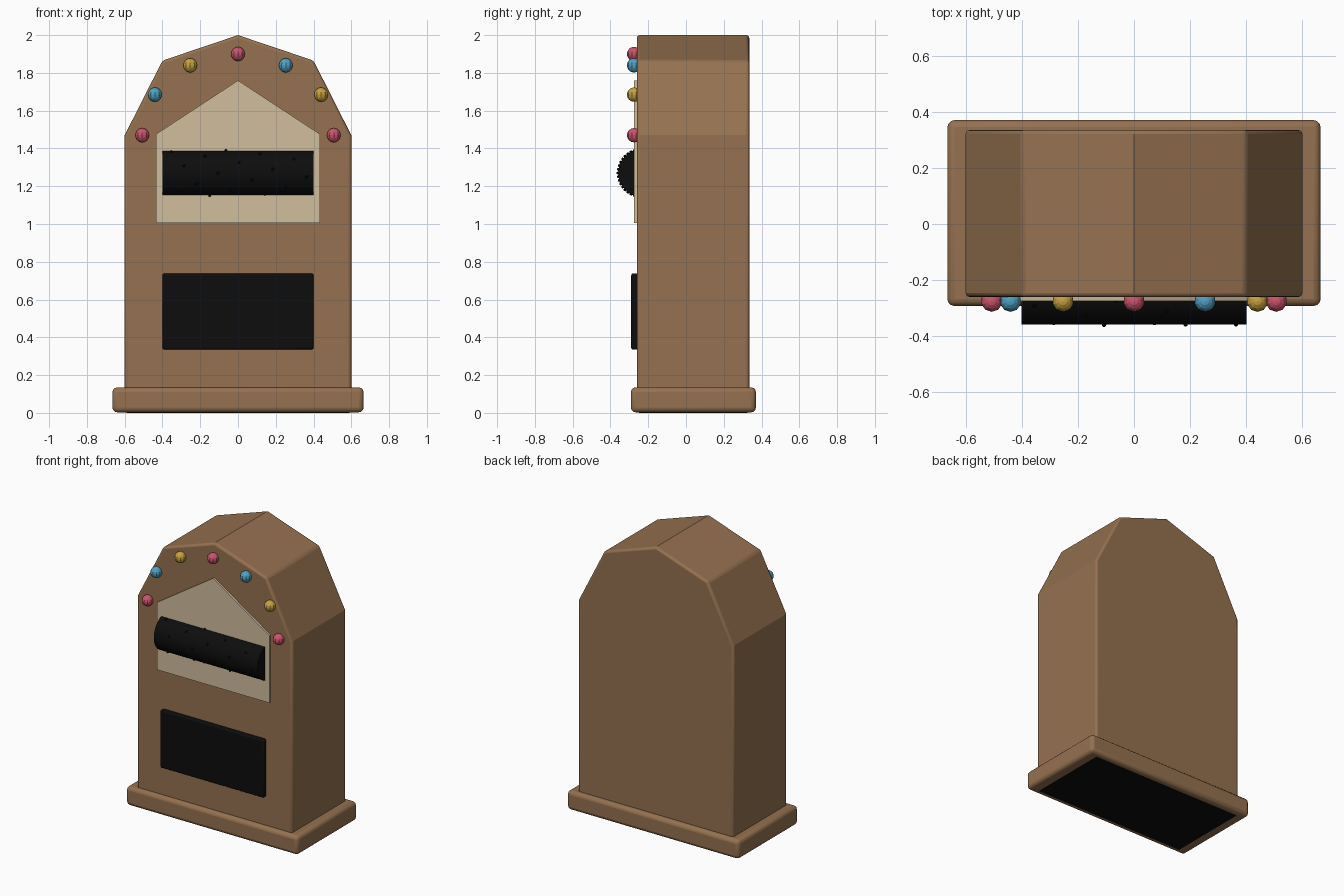
import bpy
import bmesh
import math
from mathutils import Matrix, Vector

cube = bpy.data.objects.get("Cube")
if cube:
    bpy.data.objects.remove(cube, do_unlink=True)


def material(name, r, g, b):
    m = bpy.data.materials.new(name)
    m.use_nodes = True
    m.diffuse_color = (r, g, b, 1)
    m.node_tree.nodes["Principled BSDF"].inputs["Base Color"].default_value = (r, g, b, 1)
    return m


wood = material("warm_wood", 0.30, 0.165, 0.08)
cream = material("cream", 0.63, 0.51, 0.34)
black = material("black", 0.004, 0.004, 0.004)
pink = material("pink", 0.60, 0.09, 0.15)
blue = material("sky_blue", 0.08, 0.36, 0.55)
gold = material("gold", 0.58, 0.36, 0.05)


def finish(bm, name, mat, bevel=0, limit=40, smooth=True):
    """Turn a bmesh into an object with an optional rounded edge."""
    bmesh.ops.recalc_face_normals(bm, faces=bm.faces)
    mesh = bpy.data.meshes.new(name)
    bm.to_mesh(mesh)
    bm.free()
    mesh.materials.append(mat)
    ob = bpy.data.objects.new(name, mesh)
    bpy.context.collection.objects.link(ob)
    if bevel:
        mod = ob.modifiers.new("rounded_edges", "BEVEL")
        mod.width = bevel
        mod.segments = 3
        mod.limit_method = "ANGLE"
        mod.angle_limit = math.radians(limit)
    if smooth:
        bpy.ops.object.select_all(action="DESELECT")
        ob.select_set(True)
        bpy.context.view_layer.objects.active = ob
        bpy.ops.object.shade_smooth_by_angle(angle=math.radians(25))
    return ob


def box(name, mat, x, y0, y1, z0, z1, bevel=0):
    """Box symmetric in x, given by half width and y and z ranges."""
    bm = bmesh.new()
    size = Matrix.Diagonal((2 * x, y1 - y0, z1 - z0, 1))
    place = Matrix.Translation((0, (y0 + y1) / 2, (z0 + z1) / 2))
    bmesh.ops.create_cube(bm, size=1, matrix=place @ size)
    return finish(bm, name, mat, bevel)


def slab(name, mat, half, y0, y1, bevel=0):
    """Extrude a mirrored front outline, listed from bottom to peak."""
    outline = half + [(-x, z) for x, z in reversed(half) if x > 0]
    bm = bmesh.new()
    face = bm.faces.new([bm.verts.new((x, y0, z)) for x, z in outline])
    made = bmesh.ops.extrude_face_region(bm, geom=[face])["geom"]
    verts = [v for v in made if isinstance(v, bmesh.types.BMVert)]
    bmesh.ops.translate(bm, vec=(0, y1 - y0, 0), verts=verts)
    return finish(bm, name, mat, bevel)


# Cabinet, plinth and underside
slab("cabinet", wood, [(0.6, 0.03), (0.6, 1.47), (0.4, 1.865), (0, 2.0)], -0.26, 0.335, 0.015)
box("plinth", wood, 0.665, -0.292, 0.37, 0.003, 0.135, 0.025)
box("underside_plate", black, 0.59, -0.25, 0.325, 0, 0.008)

# Front display panel and speaker grille
slab("display_panel", cream, [(0.435, 1.005), (0.435, 1.475), (0, 1.76)], -0.275, -0.25)
box("speaker_grille", black, 0.4, -0.29, -0.25, 0.335, 0.738, 0.01)

# Music drum lying across the panel
axis = Vector((0, -0.234, 1.27))
radius = 0.125
bm = bmesh.new()
bmesh.ops.create_cone(bm, cap_ends=True, segments=32, radius1=radius, radius2=radius, depth=0.8,
                      matrix=Matrix.Translation(axis) @ Matrix.Rotation(math.pi / 2, 4, "Y"))
finish(bm, "music_drum", black)

# Drum pins in a scattered spiral
bm = bmesh.new()
count = 40
for i in range(count):
    a = math.tau * i / count
    x = 0.76 * ((i * 0.618) % 1 - 0.5)
    spot = axis + Vector((x, radius * math.cos(a), radius * math.sin(a)))
    bmesh.ops.create_icosphere(bm, subdivisions=1, radius=0.009, matrix=Matrix.Translation(spot))
finish(bm, "drum_pins", black, smooth=False)

# Coloured lamps following the arch
lamps = [(-0.507, 1.47), (-0.44, 1.685), (-0.253, 1.84), (0, 1.9),
         (0.253, 1.84), (0.44, 1.685), (0.507, 1.47)]
for i, (x, z) in enumerate(lamps):
    bm = bmesh.new()
    bmesh.ops.create_uvsphere(bm, u_segments=10, v_segments=8, radius=0.038,
                              matrix=Matrix.Translation((x, -0.275, z)))
    finish(bm, f"lamp_{i + 1}", (pink, blue, gold)[i % 3], smooth=False)
